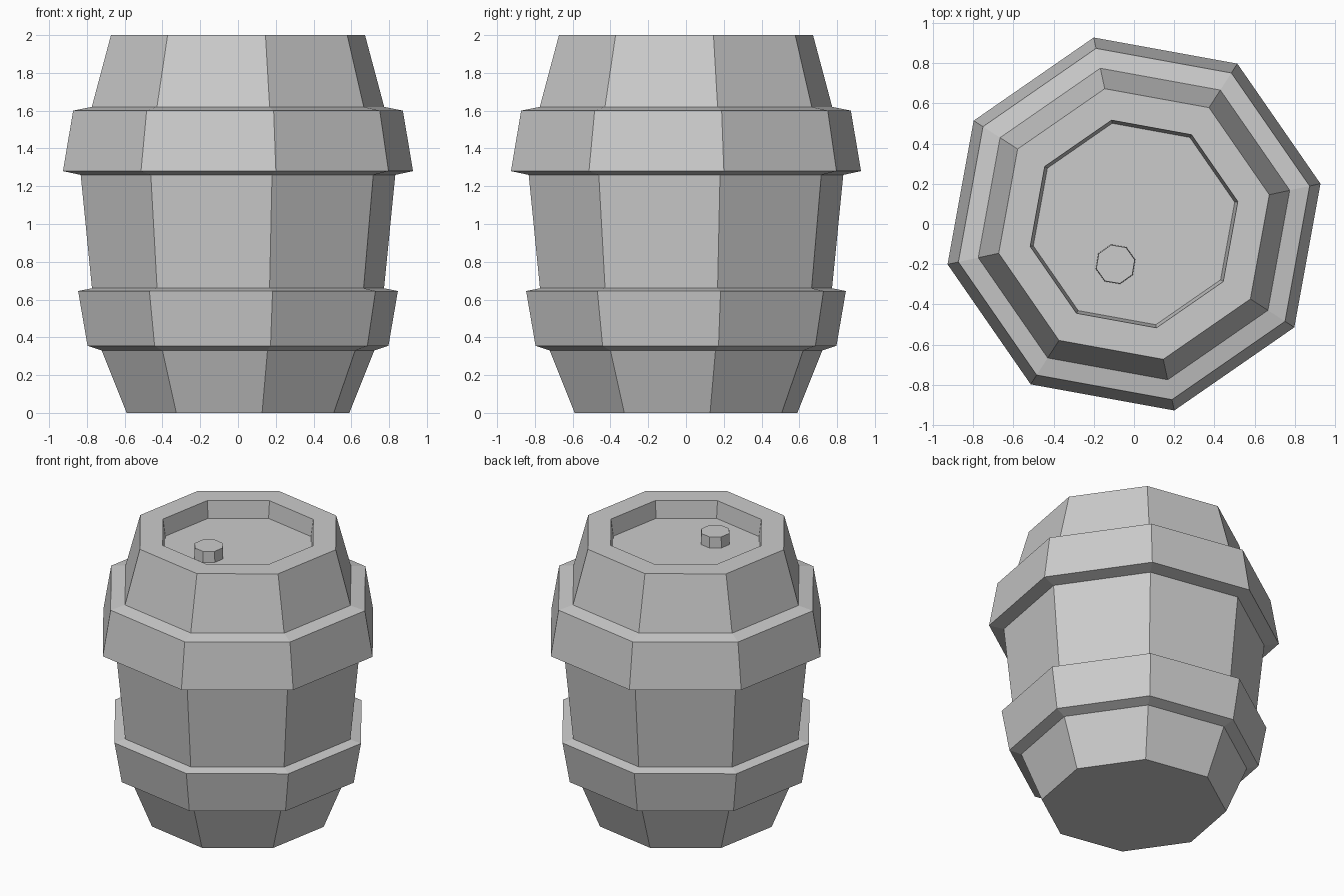
import bpy, bmesh
from math import cos, sin, tau, radians

if "Cube" in bpy.data.objects:
    bpy.data.objects.remove(bpy.data.objects["Cube"])

SIDES = 8


def lathe(name, profile, turn, location=(0, 0, 0)):
    """Revolve (radius, z) points into a capped, flat-faced octagonal solid."""
    bm = bmesh.new()
    rings = []
    for r, z in profile:
        angles = [radians(turn) + tau * i / SIDES for i in range(SIDES)]
        rings.append([bm.verts.new((r * cos(a), r * sin(a), z)) for a in angles])
    for low, high in zip(rings, rings[1:]):
        for i in range(SIDES):
            j = (i + 1) % SIDES
            bm.faces.new((low[i], low[j], high[j], high[i]))
    bm.faces.new(rings[0][::-1])
    bm.faces.new(rings[-1])
    bmesh.ops.recalc_face_normals(bm, faces=bm.faces)
    mesh = bpy.data.meshes.new(name)
    bm.to_mesh(mesh)
    bm.free()
    obj = bpy.data.objects.new(name, mesh)
    obj.location = location
    bpy.context.collection.objects.link(obj)
    return obj


# Barrel: foot, lower hoop, waist, upper hoop, shoulder, recessed lid
lathe("barrel", [
    (0.603, 0.0), (0.738, 0.33),
    (0.815, 0.355), (0.866, 0.645),
    (0.791, 0.66), (0.852, 1.26),
    (0.948, 1.28), (0.893, 1.60),
    (0.792, 1.62), (0.688, 2.0),
    (0.528, 2.0), (0.512, 1.88),
], turn=12.2)

# Bung sitting on the lid, off centre towards the front
lathe("bung", [(0.101, 0.0), (0.098, 0.078)], turn=13, location=(-0.092, -0.2, 1.88))
